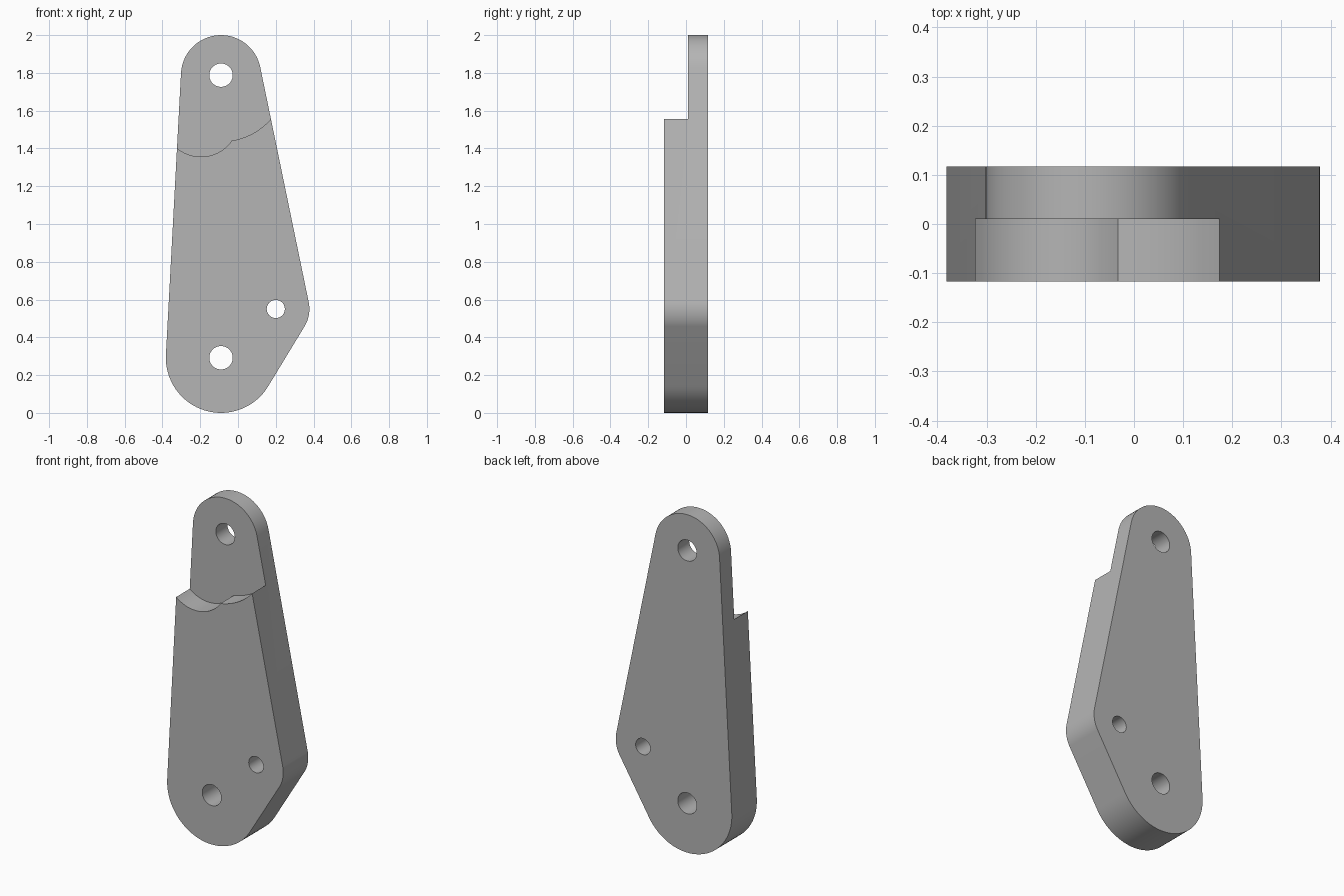
import bpy, bmesh, math
from mathutils import Vector

cube = bpy.data.objects.get("Cube")
if cube:
    bpy.data.objects.remove(cube, do_unlink=True)

FRONT, STEP, BACK = -0.117, 0.01, 0.117

grey = bpy.data.materials.new("plain_grey")
grey.use_nodes = True
colour = (0.46, 0.46, 0.46, 1)
grey.diffuse_color = colour
grey.node_tree.nodes["Principled BSDF"].inputs["Base Color"].default_value = colour


def arc(centre, radius, start, end, steps):
    """Points on an arc in the x-z plane."""
    angles = [start + (end - start) * i / steps for i in range(steps + 1)]
    return [centre + radius * Vector((math.cos(a), math.sin(a))) for a in angles]


def prism(name, points, y0, y1):
    """Extrude an x-z profile along y."""
    bm = bmesh.new()
    face = bm.faces.new([bm.verts.new((p.x, y0, p.y)) for p in points])
    side = bmesh.ops.extrude_face_region(bm, geom=[face])["geom"]
    moved = [v for v in side if isinstance(v, bmesh.types.BMVert)]
    bmesh.ops.translate(bm, verts=moved, vec=(0, y1 - y0, 0))
    bmesh.ops.recalc_face_normals(bm, faces=bm.faces)
    mesh = bpy.data.meshes.new(name)
    bm.to_mesh(mesh)
    bm.free()
    mesh.materials.append(grey)
    obj = bpy.data.objects.new(name, mesh)
    bpy.context.collection.objects.link(obj)
    return obj


def rounded_outline(circles):
    """Outline of a belt pulled tight around circles given anticlockwise."""
    angles = []
    for i, (c, r) in enumerate(circles):
        c2, r2 = circles[(i + 1) % len(circles)]
        d = c2 - c
        k = (r - r2) / d.length
        d.normalize()
        n = d * k + Vector((d.y, -d.x)) * math.sqrt(1 - k * k)
        angles.append(math.atan2(n.y, n.x))
    points = []
    for i, (c, r) in enumerate(circles):
        start, end = angles[i - 1], angles[i]
        if end < start:
            end += math.tau
        points += arc(c, r, start, end, 32)
    return points


def cut(target, cutter):
    cutter.hide_render = True
    mod = target.modifiers.new("cut", "BOOLEAN")
    mod.operation, mod.solver, mod.object = "DIFFERENCE", "EXACT", cutter
    bpy.context.view_layer.objects.active = target
    bpy.ops.object.modifier_apply(modifier=mod.name)
    bpy.data.objects.remove(cutter, do_unlink=True)


# Plate body around the three pivots
low, side, top = Vector((-0.09, 0.292)), Vector((0.2, 0.55)), Vector((-0.09, 1.788))
plate = prism("lever_plate", rounded_outline([(low, 0.292), (side, 0.178), (top, 0.212)]),
              FRONT, BACK)

# Recess at the upper front, ending in two scooped arcs
corner = Vector((-0.033, 1.441))
scoop = Vector((-0.196, 1.555))
to_corner, from_top = corner - scoop, corner - top
edge = arc(scoop, to_corner.length, math.radians(-155),
           math.atan2(to_corner.y, to_corner.x), 24)
edge += arc(top, from_top.length, math.atan2(from_top.y, from_top.x),
            math.radians(-32), 24)[1:]
edge += [Vector((0.5, 1.7)), Vector((0.5, 2.2)), Vector((-0.5, 2.2)), Vector((-0.5, 1.47))]
cut(plate, prism("recess_cutter", edge, FRONT - 0.1, STEP))

# Pivot holes
for centre, radius in ((low, 0.062), (side, 0.048), (top, 0.062)):
    ring = arc(centre, radius, 0, math.tau, 40)[:-1]
    cut(plate, prism("hole_cutter", ring, FRONT - 0.1, BACK + 0.1))

# Smooth the round rims, keep the flat faces crisp
bpy.ops.object.select_all(action="DESELECT")
plate.select_set(True)
bpy.context.view_layer.objects.active = plate
bpy.ops.object.shade_smooth_by_angle(angle=math.radians(25))
